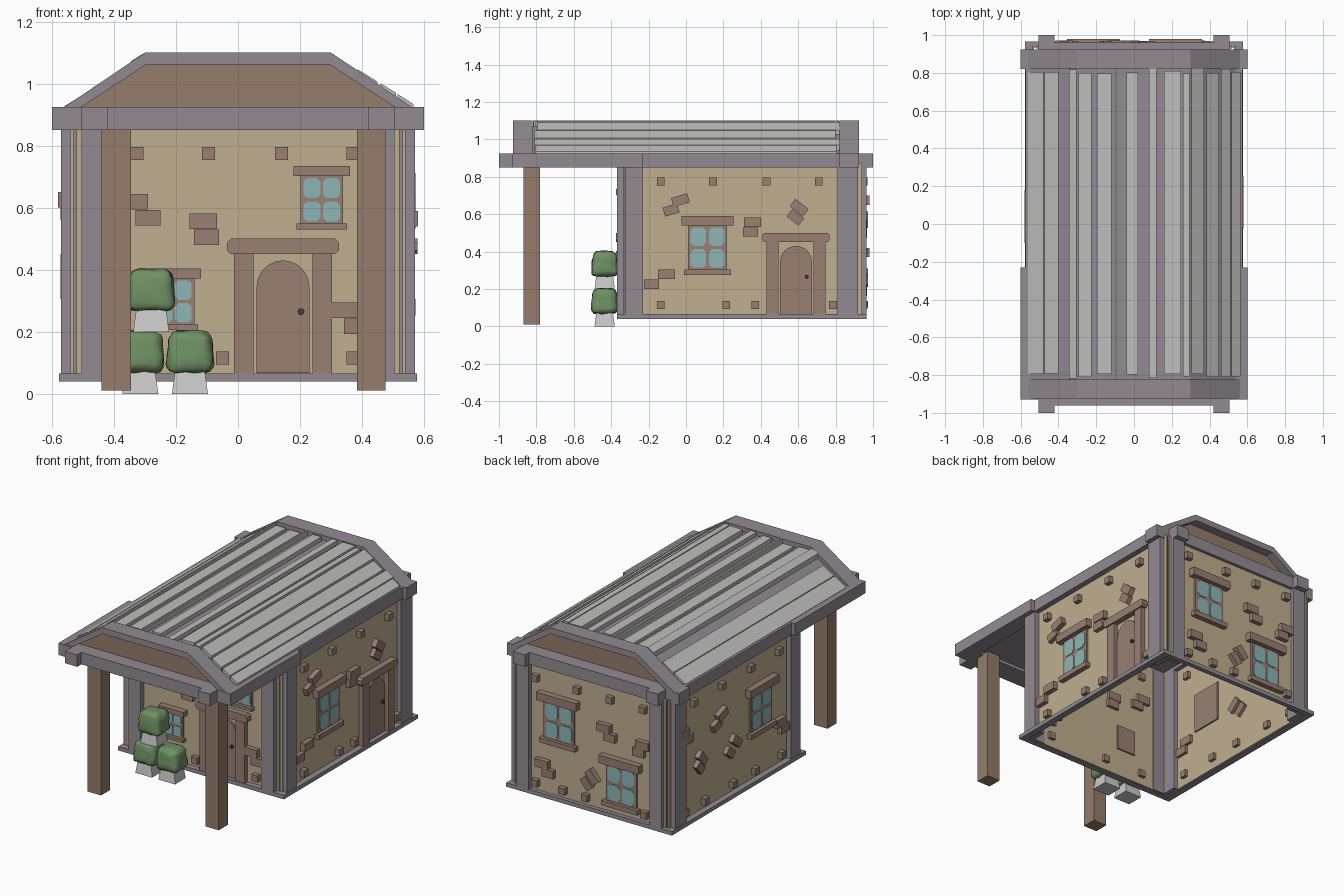
import bpy, bmesh, math, random
from mathutils import Vector

random.seed(4)
cube = bpy.data.objects.get("Cube")
if cube:
    bpy.data.objects.remove(cube)


def material(name, r, g, b):
    m = bpy.data.materials.new(name)
    m.use_nodes = True
    m.diffuse_color = (r, g, b, 1)
    m.node_tree.nodes["Principled BSDF"].inputs["Base Color"].default_value = (r, g, b, 1)
    return m


PLASTER = material("tan plaster", .53, .43, .28)
TRIM = material("reddish brown trim", .32, .215, .17)
WOOD = material("brown wood", .30, .205, .15)
STONE = material("purple grey beam", .29, .26, .29)
PLANK = material("light grey plank", .52, .52, .51)
GLASS = material("pale blue glass", .27, .46, .47)
LEAF = material("leaf green", .16, .28, .13)
POT = material("pale pot", .60, .60, .60)
IRON = material("dark iron", .06, .045, .04)

# Each wall frame maps (along, outward, up) to the model
SIDES = {
    "front": lambda u, d, z: (u, -.335 - d, z),
    "back": lambda u, d, z: (u, .94 + d, z),
    "left": lambda u, d, z: (.54 + d, u, z),
    "right": lambda u, d, z: (-.54 - d, u, z),
    "origin": lambda u, d, z: (u, d, z),
}


def prism(name, side, outline, d0, d1, mat):
    """Extrude an (along, up) outline from depth d0 to d1."""
    bm = bmesh.new()
    place = SIDES[side]
    near = [bm.verts.new(place(u, d0, z)) for u, z in outline]
    far = [bm.verts.new(place(u, d1, z)) for u, z in outline]
    bm.faces.new(near)
    bm.faces.new(far[::-1])
    n = len(outline)
    for i in range(n):
        j = (i + 1) % n
        bm.faces.new((near[i], far[i], far[j], near[j]))
    bmesh.ops.recalc_face_normals(bm, faces=bm.faces)
    mesh = bpy.data.meshes.new(name)
    bm.to_mesh(mesh)
    bm.free()
    mesh.materials.append(mat)
    ob = bpy.data.objects.new(name, mesh)
    bpy.context.collection.objects.link(ob)
    return ob


def rect(u, z, w, h, angle=0, cut=0):
    """Centred rectangle outline, optionally turned or with clipped corners."""
    a, b = w / 2, h / 2
    pts = [(-a, -b), (a, -b), (a, b), (-a, b)]
    if cut:
        pts = [(-a + cut, -b), (a - cut, -b), (a, -b + cut), (a, b - cut),
               (a - cut, b), (-a + cut, b), (-a, b - cut), (-a, -b + cut)]
    c, s = math.cos(math.radians(angle)), math.sin(math.radians(angle))
    return [(u + x * c - y * s, z + x * s + y * c) for x, y in pts]


def box(name, x0, x1, y0, y1, z0, z1, mat):
    return prism(name, "origin", [(x0, z0), (x1, z0), (x1, z1), (x0, z1)], y0, y1, mat)


def window(side, u, z, s):
    prism("window_sill", side, rect(u, z + .015 * s, .25 * s, .03 * s), 0, .032, TRIM)
    prism("window_frame", side, rect(u, z + .15 * s, .21 * s, .25 * s), -.02, .012, TRIM)
    prism("window_lintel", side, rect(u, z + .29 * s, .28 * s, .05 * s), 0, .04, TRIM)
    for i in (-1, 1):
        for j in (-1, 1):
            prism("window_pane", side, rect(u + i * .049 * s, z + (.147 + j * .058) * s,
                  .084 * s, .1 * s, 0, .017 * s), .01, .016, GLASS)


def door(side, u):
    for i in (-1, 1):
        prism("door_jamb", side, rect(u + i * .126, .258, .063, .386), 0, .03, TRIM)
    prism("door_lintel", side, rect(u, .475, .36, .05, 0, .012), 0, .038, TRIM)
    arch = [(u + .085 * math.cos(t * math.pi / 12), .345 + .085 * math.sin(t * math.pi / 12))
            for t in range(13)]
    prism("door_leaf", side, [(u - .085, .067), (u + .085, .067)] + arch, 0, .012, TRIM)
    ring = [(u + .058 + .011 * math.cos(t * math.pi / 5), .265 + .011 * math.sin(t * math.pi / 5))
            for t in range(10)]
    prism("door_knob", side, ring, .01, .026, IRON)


def studs(side, z, places):
    for u in places:
        prism("stud", side, rect(u, z, .042, .042), -.03, .03, TRIM)


def bricks(side, u, z, step, angle=0):
    """Two offset bricks, one above the other."""
    prism("brick", side, rect(u, z, .09, .05, angle), -.03, .032, TRIM)
    prism("brick", side, rect(u + step, z - .052, .08, .05, angle), -.03, .028, TRIM)


# Walls, open below
for side, u0, u1 in (("front", -.52, .52), ("back", -.52, .52), ("left", -.33, .94), ("right", -.33, .94)):
    prism(side + "_wall", side, [(u0, .045), (u1, .045), (u1, .87), (u0, .87)], -.01, 0, PLASTER)

# Front wall details
door("front", .145)
window("front", .27, .53, .65)
window("front", -.207, .205, .63)
studs("front", .775, (-.325, -.095, .14, .37))
studs("front", .115, (-.325, -.05, .37))
bricks("front", -.335, .62, .045)
bricks("front", -.112, .557, .01)
bricks("front", .342, .27, .04)

# Left wall details
door("left", .588)
window("left", .115, .275, 1)
studs("left", .775, (-.135, .145, .43, .71))
studs("left", .115, (-.135, .215, .37, .785))
bricks("left", -.03, .675, -.05, 17)
bricks("left", -.105, .278, -.08)
bricks("left", .355, .557, -.01)
bricks("left", .605, .635, -.02, -38)

# Right wall details
window("right", .04, .335, 1)
studs("right", .775, (-.135, .145, .43, .71))
studs("right", .115, (-.16, .1, .32, .6, .8))
bricks("right", .82, .62, -.05)
bricks("right", .64, .40, .02, 50)
bricks("right", .30, .38, .06, 40)
bricks("right", -.14, .33, -.04)
bricks("right", .44, .60, .05, -20)

# Back wall details
window("back", .22, .385, 1)
window("back", -.215, .105, 1)
studs("back", .775, (-.37, -.14, .09, .38))
studs("back", .115, (-.38, .03, .19, .38))
bricks("back", .33, .25, -.04)
bricks("back", -.02, .26, .04, 50)
bricks("back", -.1, .59, -.04)
bricks("back", -.37, .55, .03)

# Mirrored frame: notched corners, sills, eaves, beam ends
for s in (-1, 1):
    def mirrored(name, x0, x1, *rest):
        box(name, *sorted((s * x0, s * x1)), *rest)
    mirrored("front_side_post", .5, .57, -.325, -.23, .045, .86, STONE)
    mirrored("front_corner_post", .42, .505, -.368, -.32, .045, .86, STONE)
    mirrored("back_side_post", .5, .57, .81, .92, .045, .86, STONE)
    mirrored("back_corner_post", .42, .505, .91, .965, .045, .86, STONE)
    mirrored("side_sill", .535, .577, -.368, .965, .04, .065, STONE)
    mirrored("porch_eave", .5, .6, -.93, -.23, .85, .925, STONE)
    mirrored("house_eave", .5, .575, -.23, .92, .85, .925, STONE)
    mirrored("beam_end_front", .42, .505, -1, -.9, .85, .925, STONE)
    mirrored("beam_end_back", .42, .505, .9, 1, .85, .925, STONE)
box("front_sill", -.577, .577, -.368, -.33, .04, .065, STONE)
box("back_sill", -.577, .577, .935, .965, .04, .065, STONE)
box("porch_post_right", -.44, -.345, -.87, -.78, .01, .86, WOOD)
box("porch_post_left", .383, .475, -.87, -.78, .01, .86, WOOD)

# Gable ends: cross beam, sloping band and recessed panel
for s, label in ((-1, "front"), (1, "back")):
    def across(name, x, a, b, z0, z1):
        box(label + name, -x, x, *sorted((s * a, s * b)), z0, z1, STONE)
    across("_cross_beam", .6, .82, .925, .85, .925)
    across("_fascia", .43, .9, .96, .85, .925)
    band = [(-.575, .915), (-.3, 1.1), (.3, 1.1), (.575, .915),
            (.52, .915), (.295, 1.062), (-.295, 1.062), (-.52, .915)]
    prism(label + "_gable_band", "origin", band, s * .82, s * .925, STONE)
    panel = [(-.53, .915), (-.297, 1.065), (.297, 1.065), (.53, .915)]
    prism(label + "_gable_panel", "origin", panel, s * .83, s * .87, WOOD)

# Roof core and uneven planks
core = [(-.57, .87), (-.57, .905), (-.3, 1.07), (.3, 1.07), (.57, .905), (.57, .87)]
prism("roof_core", "origin", core, -.83, .83, STONE)


def roof_height(x):
    return 1.07 - max(0, abs(x) - .3) * .62


PLANKS = ((-.56, -.48), (-.475, -.40), (-.345, -.305), (-.295, -.225), (-.195, -.12), (-.10, -.09),
          (-.04, .02), (.08, .12), (.16, .25), (.26, .295), (.305, .37), (.385, .45), (.46, .51), (.515, .565))
for a, b in PLANKS:
    lift = random.uniform(.014, .032)
    za, zb = roof_height(a), roof_height(b)
    outline = [(a, za - .01), (b, zb - .01), (b, zb + lift), (a, za + lift)]
    prism("roof_plank", "origin", outline, -random.uniform(.79, .825), random.uniform(.79, .825), PLANK)

# Stacked potted shrubs
for x, z in ((-.315, 0), (-.155, 0), (-.28, .2)):
    for name, mat, lo, hi, half, top in (("pot", POT, z, z + .085, .058, .8),
                                         ("shrub", LEAF, z + .068, z + .203, .078, .86)):
        ob = box(name, x - half, x + half, -.435 - half * .93, -.435 + half * .93, lo, hi, mat)
        for v in ob.data.vertices:
            if v.co.z > (lo + hi) / 2:
                v.co.x = x + (v.co.x - x) * top
                v.co.y = -.435 + (v.co.y + .435) * top
        if mat is LEAF:
            # Rounded, slightly ragged foliage
            bm = bmesh.new()
            bm.from_mesh(ob.data)
            bmesh.ops.bevel(bm, geom=bm.edges[:], offset=.03, segments=3, profile=.5, affect="EDGES")
            bmesh.ops.subdivide_edges(bm, edges=[e for e in bm.edges if e.calc_length() > .04], cuts=2, use_grid_fill=True)
            for v in bm.verts:
                v.co += Vector([random.uniform(-.004, .004) for _ in range(3)])
            bm.to_mesh(ob.data)
            bm.free()
            ob.data.polygons.foreach_set("use_smooth", [True] * len(ob.data.polygons))
